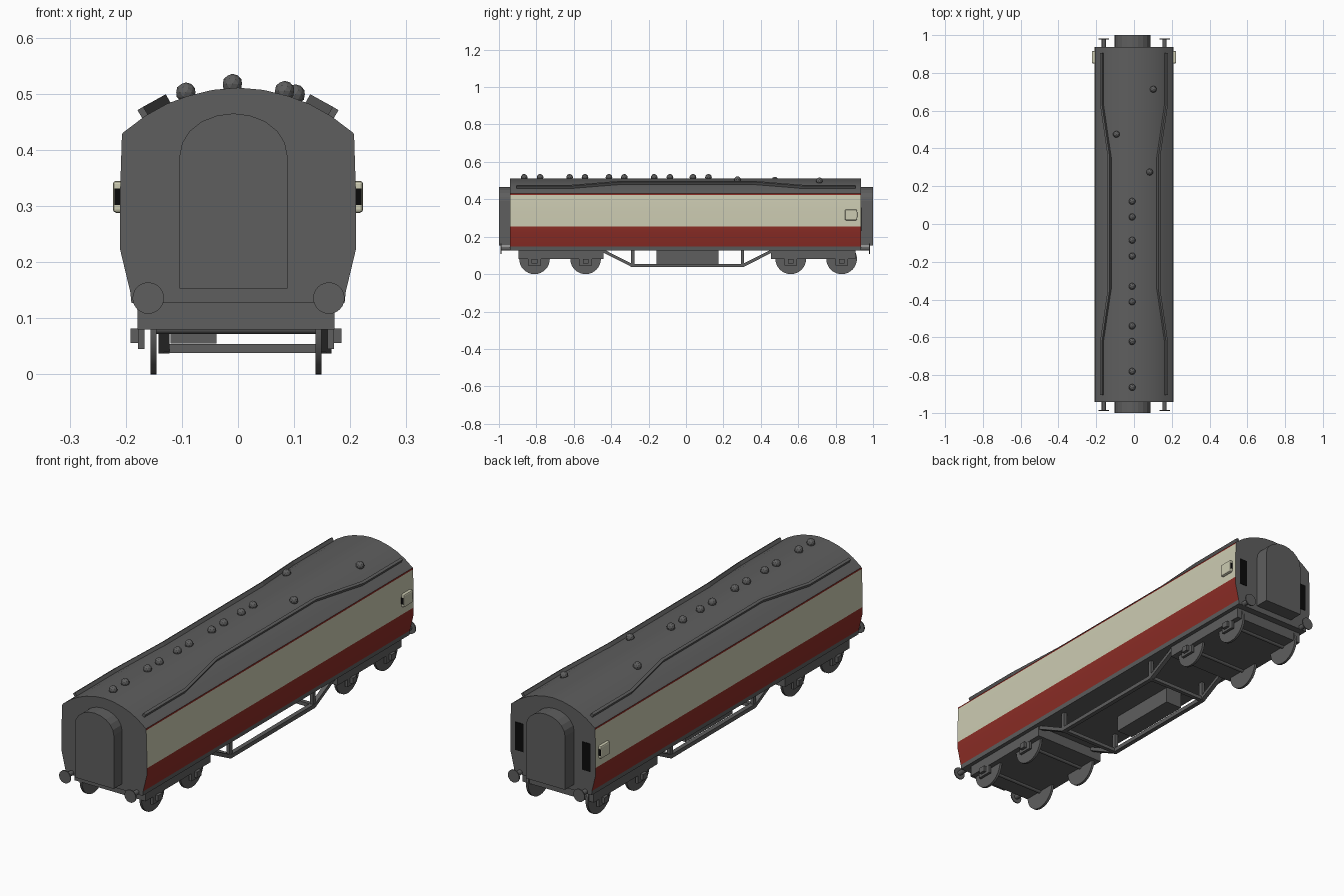
import bpy, bmesh, math
from mathutils import Vector

if "Cube" in bpy.data.objects:
    bpy.data.objects.remove(bpy.data.objects["Cube"])


def material(name, rgb):
    m = bpy.data.materials.new(name)
    m.diffuse_color = (*rgb, 1)
    m.use_nodes = True
    m.node_tree.nodes["Principled BSDF"].inputs["Base Color"].default_value = m.diffuse_color
    return m


GREY = material("dark grey", (0.112, 0.112, 0.112))
RED = material("crimson", (0.262, 0.026, 0.019))
CREAM = material("cream", (0.604, 0.597, 0.445))
BLACK = material("black", (0.003, 0.003, 0.003))


def finish(name, bm, mats, smooth=None):
    bmesh.ops.recalc_face_normals(bm, faces=bm.faces[:])
    me = bpy.data.meshes.new(name)
    bm.to_mesh(me)
    bm.free()
    for m in mats:
        me.materials.append(m)
    ob = bpy.data.objects.new(name, me)
    bpy.context.collection.objects.link(ob)
    if smooth:
        bpy.ops.object.select_all(action='DESELECT')
        ob.select_set(True)
        bpy.context.view_layer.objects.active = ob
        bpy.ops.object.shade_smooth_by_angle(angle=math.radians(smooth))
    return ob


def box(name, x, y, z, mat=GREY, bevel=0):
    bm = bmesh.new()
    bmesh.ops.create_cube(bm, size=1)
    for v in bm.verts:
        v.co = [(a[0] + a[1]) / 2 + c * (a[1] - a[0]) for a, c in zip((x, y, z), v.co)]
    if bevel:
        bmesh.ops.bevel(bm, geom=bm.edges[:], offset=bevel, segments=2,
                        profile=0.5, affect='EDGES')
    return finish(name, bm, [mat])


def sweep(bm, rings):
    """Skin a list of closed rings and cap both ends."""
    vr = [[bm.verts.new(p) for p in r] for r in rings]
    n = len(vr[0])
    for a, b in zip(vr, vr[1:]):
        for i in range(n):
            bm.faces.new((a[i], a[(i + 1) % n], b[(i + 1) % n], b[i]))
    bm.faces.new(vr[0])
    bm.faces.new(vr[-1])


def extrude_y(profile, y0, y1):
    bm = bmesh.new()
    sweep(bm, [[(x, y, z) for x, z in profile] for y in (y0, y1)])
    return bm


def disc(name, centre, r, r2, depth, axis, segs=24):
    bm = bmesh.new()
    bmesh.ops.create_cone(bm, cap_ends=True, segments=segs, radius1=r, radius2=r2, depth=depth)
    rot = Vector((0, 0, 1)).rotation_difference(Vector(axis)).to_matrix()
    bmesh.ops.rotate(bm, verts=bm.verts[:], matrix=rot)
    bmesh.ops.translate(bm, verts=bm.verts[:], vec=centre)
    return finish(name, bm, [GREY], 35)


FRONT, BACK = -0.942, 0.936

# Coach body: half profile mirrored, painted in bands by height
half = [(0.190, 0.127), (0.192, 0.147), (0.210, 0.222), (0.210, 0.254), (0.210, 0.33),
        (0.207, 0.423), (0.206, 0.43), (0.165, 0.461), (0.127, 0.482), (0.09, 0.496),
        (0.045, 0.507), (0, 0.511)]
bm = extrude_y(half + [(-x, z) for x, z in half[-2::-1]], FRONT, BACK)
bm.normal_update()
for f in bm.faces:
    z = f.calc_center_median().z
    if abs(f.normal.y) > 0.5 or z < 0.147 or z > 0.43:
        f.material_index = 0
    elif z < 0.254 or z > 0.423:
        f.material_index = 1
    else:
        f.material_index = 2
finish("coach_body", bm, [GREY, RED, CREAM], 25)

# Arched gangway connections at both ends
arch = [(-0.104, 0.153), (-0.104, 0.39)]
arch += [(-0.008 - 0.096 * math.cos(a), 0.39 + 0.075 * math.sin(a))
         for a in [math.pi * i / 10 for i in range(1, 10)]]
arch += [(0.088, 0.39), (0.088, 0.153)]
finish("front_gangway", extrude_y(arch, -1.0, FRONT + 0.01), [GREY])
finish("back_gangway", extrude_y(arch, BACK - 0.01, 1.0), [GREY])


# Roof rain strips standing off the roof, bowed inward in the middle
def roof_z(x):
    x = abs(x)
    for (x1, z1), (x0, z0) in zip(half[6:], half[7:]):
        if x0 <= x <= x1:
            return z0 + (z1 - z0) * (x - x0) / (x1 - x0)
    return 0.43


path = [(0.166, -0.905), (0.166, -0.62), (0.126, -0.345),
        (0.126, 0.355), (0.166, 0.63), (0.166, 0.905)]
for s, side in ((-1, "left"), (1, "right")):
    bm = bmesh.new()
    rings = []
    for x, y in path:
        p = Vector((s * x, y, roof_z(x)))
        n = Vector((s * 0.5, 0, 0.86))
        t = Vector((s * 0.86, 0, -0.5)) * 0.006
        rings.append([p - t - n * 0.006, p + t - n * 0.006, p + t + n * 0.016, p - t + n * 0.016])
    sweep(bm, rings)
    finish(side + "_rain_strip", bm, [GREY])

# Roof ventilators
vents = [(0.102, 0.713), (-0.093, 0.475), (0.083, 0.275)]
vents += [(-0.01, y) for y in (0.12, 0.037, -0.086, -0.17, -0.33, -0.412,
                               -0.54, -0.622, -0.78, -0.865)]
for x, y in vents:
    bm = bmesh.new()
    bmesh.ops.create_icosphere(bm, subdivisions=2, radius=0.018)
    bmesh.ops.translate(bm, verts=bm.verts[:], vec=(x, y, roof_z(x) + 0.0075))
    finish("roof_ventilator", bm, [GREY])

# Side lookouts with black end windows, and windows in the back end wall
for s in (-1, 1):
    box("side_lookout", sorted((s * 0.195, s * 0.223)), (0.85, 0.915), (0.288, 0.345), CREAM, 0.006)
    for y in (0.85, 0.915):
        box("lookout_window", sorted((s * 0.205, s * 0.220)), (y - 0.001, y + 0.001),
            (0.302, 0.331), BLACK)
    box("end_window", sorted((s * 0.145, s * 0.185)), (BACK - 0.002, BACK + 0.002),
        (0.23, 0.355), BLACK)

# Buffers
for x in (-0.160, 0.162):
    for y0, y1 in ((FRONT, -0.988), (BACK, 0.98)):
        d = 1 if y1 > y0 else -1
        disc("buffer_shank", (x, (y0 + y1) / 2, 0.136), 0.011, 0.011, abs(y1 - y0), (0, 1, 0), 16)
        disc("buffer_head", (x, y1, 0.136), 0.028, 0.028, 0.005, (0, d, 0))

# Bogies: frame block, wheels, axles and axleboxes
for name, y0, y1, axles in (("front", -0.895, -0.44, (-0.81, -0.537)),
                            ("back", 0.455, 0.905, (0.56, 0.832))):
    box(name + "_bogie_frame", (-0.179, 0.172), (y0, y1), (0.08, 0.13))
    for y in axles:
        disc("axle", (-0.004, y, 0.082), 0.01, 0.01, 0.3, (1, 0, 0), 12)
        for s in (-1, 1):
            disc("wheel", (-0.0035 + s * 0.147, y, 0.082), 0.082, 0.082, 0.011, (1, 0, 0), 32)
            xs = [-0.0035 + s * k for k in (0.163, 0.175, 0.188)]
            box("axlebox", sorted(xs[:2]), (y - 0.034, y + 0.034), (0.045, 0.085))
            box("axlebox_cover", sorted(xs[1:]), (y - 0.015, y + 0.015), (0.056, 0.082))

# Underframe truss: side rods, posts and cross beams
for x in (-0.132, 0.157):
    bm = bmesh.new()
    line = [(-0.45, 0.128), (-0.288, 0.046), (0.305, 0.046), (0.467, 0.128)]
    sweep(bm, [[(x - 0.01, y, z - 0.009), (x + 0.01, y, z - 0.009),
                (x + 0.01, y, z + 0.009), (x - 0.01, y, z + 0.009)] for y, z in line])
    finish("truss_rod", bm, [GREY])
    for y in (-0.285, 0.302):
        box("truss_post", (x - 0.008, x + 0.008), (y - 0.009, y + 0.009), (0.04, 0.13))
for y in (-0.285, 0.302):
    box("truss_cross_beam", (-0.132, 0.157), (y - 0.009, y + 0.009), (0.038, 0.054))

# Battery box under the floor
box("battery_box", (-0.12, -0.038), (-0.157, 0.175), (0.055, 0.13))
